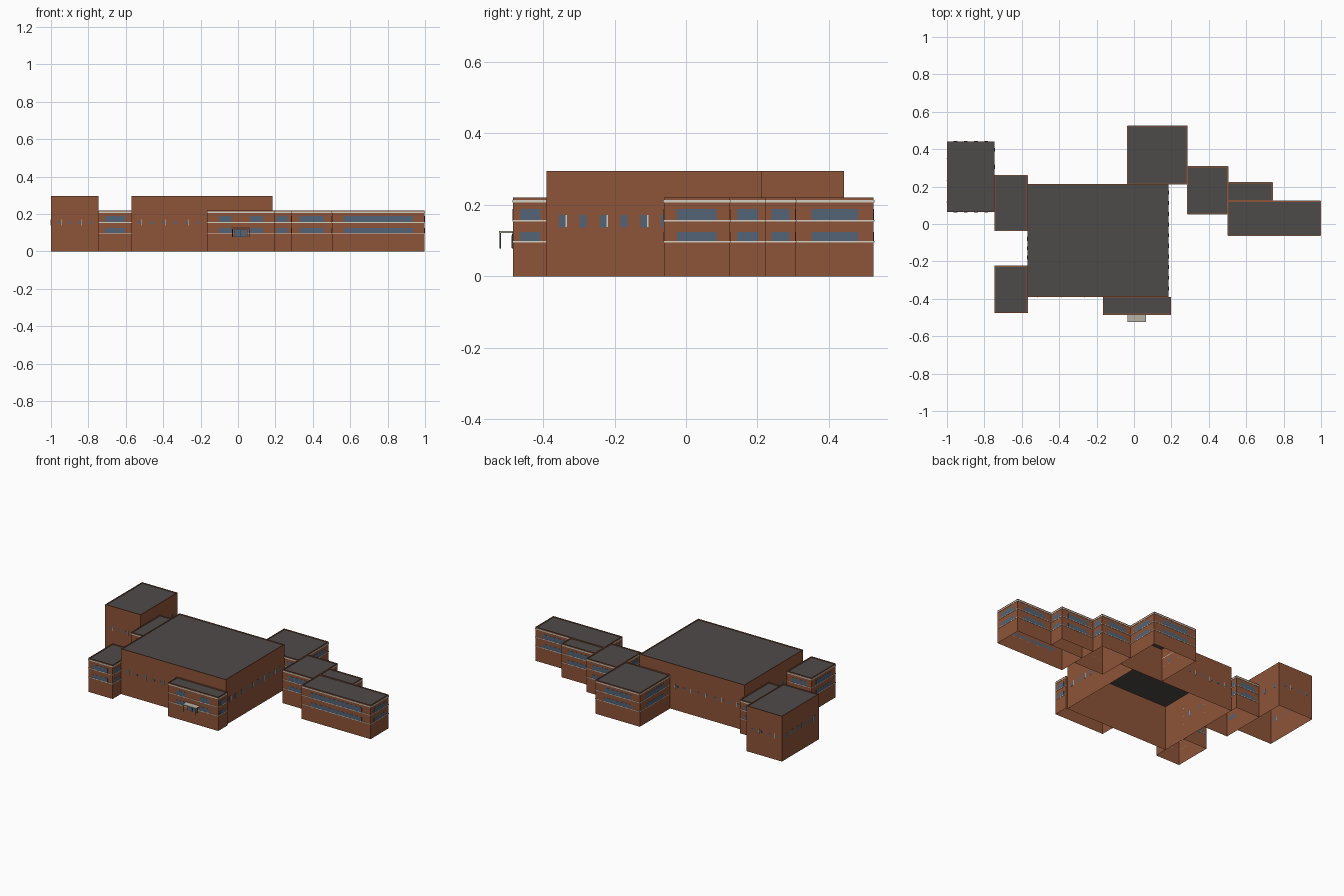
import bpy, bmesh

cube = bpy.data.objects.get("Cube")
if cube:
    bpy.data.objects.remove(cube, do_unlink=True)


def material(name, rgb):
    m = bpy.data.materials.new(name)
    m.use_nodes = True
    m.diffuse_color = (*rgb, 1)
    bsdf = next(n for n in m.node_tree.nodes if n.type == 'BSDF_PRINCIPLED')
    bsdf.inputs["Base Color"].default_value = (*rgb, 1)
    bsdf.inputs["Roughness"].default_value = 0.9
    return m


BRICK = material("red brown brick", (0.27, 0.088, 0.04))
ROOF = material("dark grey roof", (0.076, 0.069, 0.066))
GLASS = material("blue grey glass", (0.085, 0.125, 0.18))
TRIM = material("pale stone trim", (0.65, 0.62, 0.54))
CANOPY = material("beige canopy", (0.48, 0.45, 0.38))
METAL = material("dark metal", (0.04, 0.038, 0.036))


def finish(bm, name, *mats):
    me = bpy.data.meshes.new(name)
    bmesh.ops.recalc_face_normals(bm, faces=bm.faces) if len(mats) == 1 else None
    bm.to_mesh(me)
    bm.free()
    for m in mats:
        me.materials.append(m)
    ob = bpy.data.objects.new(name, me)
    bpy.context.scene.collection.objects.link(ob)
    return ob


def add_box(bm, lo, hi):
    verts = bmesh.ops.create_cube(bm, size=1)["verts"]
    for v in verts:
        for i in range(3):
            v.co[i] = lo[i] if v.co[i] < 0 else hi[i]
    return verts


def boxes(name, mat, *spans):
    bm = bmesh.new()
    for lo, hi in spans:
        add_box(bm, lo, hi)
    return finish(bm, name, mat)


def shell(name, x0, x1, y0, y1, h):
    """Brick box, open below, with a sunken roof inside a thin parapet."""
    bm = bmesh.new()
    add_box(bm, (x0, y0, 0), (x1, y1, h))
    bm.normal_update()
    bottom = [f for f in bm.faces if f.normal.z < -0.5]
    bmesh.ops.delete(bm, geom=bottom, context='FACES_ONLY')
    top = next(f for f in bm.faces if f.normal.z > 0.5)
    bmesh.ops.inset_region(bm, faces=[top], thickness=0.006)
    ret = bmesh.ops.extrude_discrete_faces(bm, faces=[top])
    roof = ret["faces"][0]
    bmesh.ops.translate(bm, verts=roof.verts, vec=(0, 0, -0.005))
    roof.material_index = 1
    finish(bm, name, BRICK, ROOF)


def plate(bm, block, side, a, b, z0, z1, depth):
    """Thin plate on one wall, from a to b along it."""
    x0, x1, y0, y1 = block
    if side in "we":
        lo, hi = (x0 - depth, x0) if side == "w" else (x1, x1 + depth)
        add_box(bm, (lo, a, z0), (hi, b, z1))
    else:
        lo, hi = (y0 - depth, y0) if side == "s" else (y1, y1 + depth)
        add_box(bm, (a, lo, z0), (b, hi, z1))


def walls(block, spans):
    """Yield side and extent of each free wall; None means full length."""
    for side, span in spans.items():
        yield side, *(span or (block[2:] if side in "we" else block[:2]))


def low_block(name, block, gap=None, **spans):
    """Two-storey wing: ribbon windows on sills and a cornice."""
    shell(name, *block, 0.22)
    trim, glass = bmesh.new(), bmesh.new()
    for side, a, b in walls(block, spans):
        for z, t in ((0.095, 0.004), (0.153, 0.004), (0.206, 0.007)):
            plate(trim, block, side, a, b, z, z + t, 0.002)
        m = min(0.063, 0.2 * (b - a))
        runs = [(a + m, b - m)]
        if gap and side == "s":
            runs = [(a + m, gap[0]), (gap[1], b - m)]
        for p, q in runs:
            plate(glass, block, side, p, q, 0.099, 0.124, 0.001)
            plate(glass, block, side, p, q, 0.157, 0.188, 0.001)
    finish(trim, name + "_bands", TRIM)
    finish(glass, name + "_windows", GLASS)


def hall(name, block, **spans):
    """Tall hall with one row of small windows and pale jambs."""
    shell(name, *block, 0.295)
    trim, glass = bmesh.new(), bmesh.new()
    for side, a, b in walls(block, spans):
        n = max(2, round((b - a) / 0.054) - 1)
        step = (b - a - 0.09) / (n - 1)
        half = 0.017 if side in "we" else 0.006
        for i in range(n):
            c = a + 0.045 + i * step
            plate(glass, block, side, c - 0.01, c + 0.01, 0.154 - half, 0.154 + half, 0.001)
            if i % 2 == 0:
                plate(trim, block, side, c + 0.008, c + 0.012, 0.138, 0.171, 0.002)
    finish(trim, name + "_jambs", TRIM)
    finish(glass, name + "_windows", GLASS)


# Tall halls
hall("main_hall", (-0.57, 0.185, -0.39, 0.213),
     s=(-0.57, -0.165), e=None, n=(-0.57, -0.035), w=(-0.225, -0.035))
hall("west_hall", (-1, -0.745, 0.063, 0.442), s=None, w=None, n=None, e=(0.26, 0.442))

# Low wings
low_block("west_link", (-0.745, -0.57, -0.035, 0.26), s=None, n=None,
          w=(-0.035, 0.063), e=(0.213, 0.26))
low_block("southwest_wing", (-0.745, -0.57, -0.475, -0.225), s=None, n=None, w=None,
          e=(-0.475, -0.39))
low_block("entrance_wing", (-0.165, 0.197, -0.484, -0.39), gap=(-0.035, 0.065),
          s=None, w=None, e=None)
low_block("north_wing", (-0.035, 0.285, 0.213, 0.525), n=None, w=None,
          e=(0.307, 0.525), s=(0.185, 0.285))
low_block("northeast_link", (0.285, 0.502, 0.053, 0.307), s=None, n=None,
          w=(0.053, 0.213), e=(0.222, 0.307))
low_block("east_wing", (0.502, 0.998, -0.062, 0.123), s=None, e=None,
          n=(0.74, 0.998), w=(-0.062, 0.053))
low_block("east_annex", (0.502, 0.74, 0.123, 0.222), n=None, e=None)

# Entrance canopy, posts and doors
boxes("canopy", CANOPY, ((-0.035, -0.523, 0.122), (0.065, -0.484, 0.127)))
boxes("canopy_posts", METAL, *[((x, -0.522, 0.078), (x + 0.004, -0.518, 0.122))
                               for x in (-0.032, 0.058)])
boxes("door_frame", METAL, ((-0.022, -0.487, 0.078), (0.052, -0.484, 0.118)))
boxes("door_glass", GLASS, *[((x, -0.489, 0.08), (x + 0.032, -0.486, 0.115))
                             for x in (-0.019, 0.017)])
